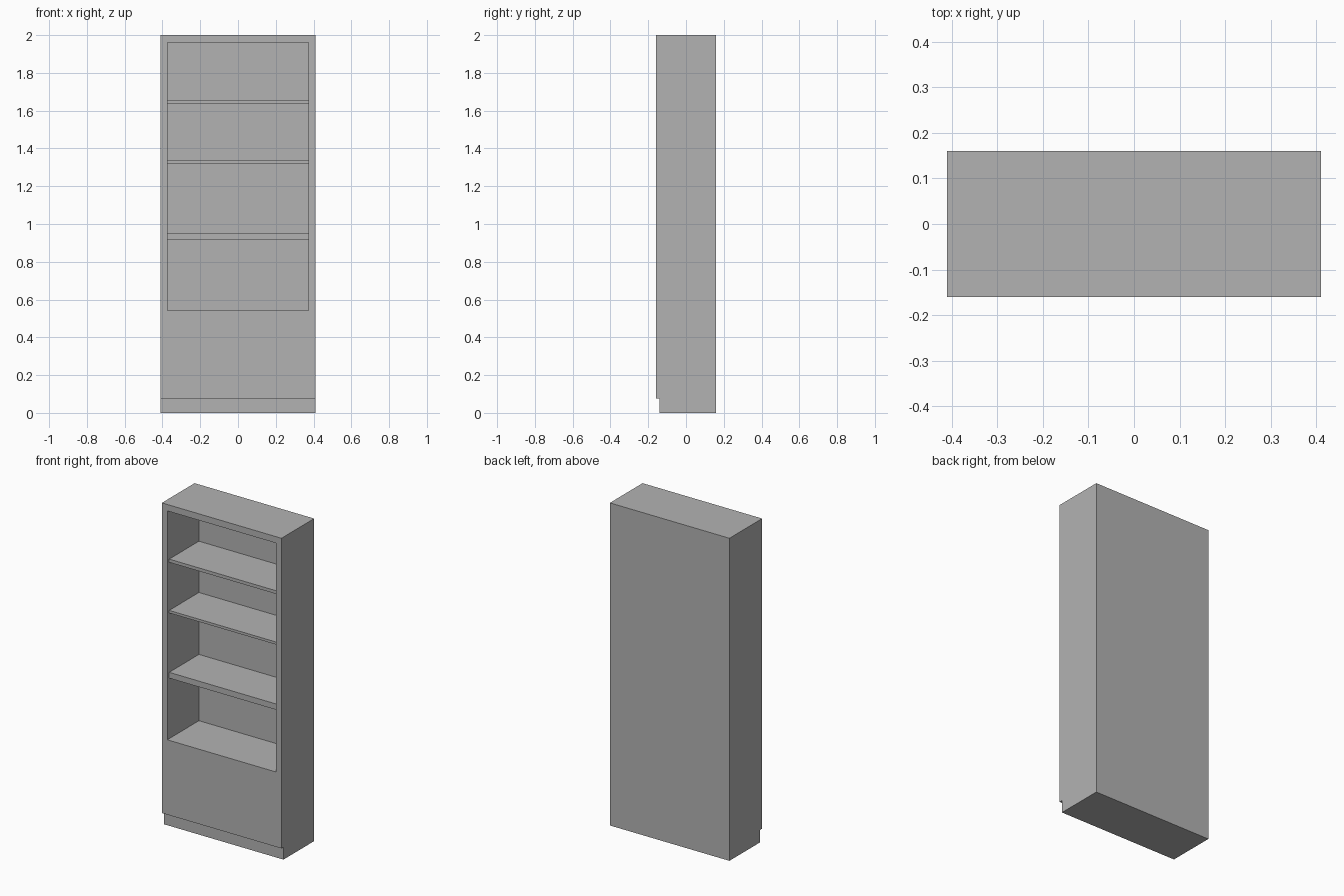
import bpy
import bmesh
from mathutils import Vector

cube = bpy.data.objects.get("Cube")
if cube:
    bpy.data.objects.remove(cube, do_unlink=True)

# Overall sizes
HALF_W, HALF_D, HEIGHT = 0.41, 0.16, 2.0
TOE_HEIGHT, TOE_FRONT = 0.077, -0.14
OPEN_HALF_W, OPEN_BOTTOM, OPEN_TOP = 0.373, 0.541, 1.96
OPEN_BACK = 0.15
SHELF_FRONT = -0.141

grey = bpy.data.materials.new("plain grey")
grey.use_nodes = True
grey.diffuse_color = (0.45, 0.45, 0.45, 1)
grey.node_tree.nodes["Principled BSDF"].inputs["Base Color"].default_value = (0.45, 0.45, 0.45, 1)


def add_object(name, bm):
    bmesh.ops.recalc_face_normals(bm, faces=bm.faces)
    mesh = bpy.data.meshes.new(name)
    bm.to_mesh(mesh)
    bm.free()
    mesh.materials.append(grey)
    obj = bpy.data.objects.new(name, mesh)
    bpy.context.collection.objects.link(obj)
    return obj


def add_box(name, low, high):
    low, high = Vector(low), Vector(high)
    bm = bmesh.new()
    bmesh.ops.create_cube(bm, size=1)
    bmesh.ops.scale(bm, vec=high - low, verts=bm.verts)
    bmesh.ops.translate(bm, vec=(low + high) / 2, verts=bm.verts)
    return add_object(name, bm)


# Cabinet body: side profile with a toe kick, extruded across the width
profile = [(HALF_D, 0), (HALF_D, HEIGHT), (-HALF_D, HEIGHT),
           (-HALF_D, TOE_HEIGHT), (TOE_FRONT, TOE_HEIGHT), (TOE_FRONT, 0)]
bm = bmesh.new()
side = bm.faces.new([bm.verts.new((-HALF_W, y, z)) for y, z in profile])
swept = bmesh.ops.extrude_face_region(bm, geom=[side], use_keep_orig=True)["geom"]
bmesh.ops.translate(bm, vec=(2 * HALF_W, 0, 0),
                    verts=[v for v in swept if isinstance(v, bmesh.types.BMVert)])
bmesh.ops.recalc_face_normals(bm, faces=bm.faces)

# Open compartment: inset the front face, then push it to the back panel
front = min(bm.faces, key=lambda f: f.calc_center_median().y)
bmesh.ops.inset_individual(bm, faces=[front], thickness=0.03)
middle = front.calc_center_median().z
for v in front.verts:
    v.co.x = OPEN_HALF_W if v.co.x > 0 else -OPEN_HALF_W
    v.co.z = OPEN_TOP if v.co.z > middle else OPEN_BOTTOM
recess = bmesh.ops.extrude_discrete_faces(bm, faces=[front])["faces"][0]
for v in recess.verts:
    v.co.y = OPEN_BACK
add_object("cabinet_body", bm)

# Shelves, the lowest one thicker
for name, bottom, top in (("lower_shelf", 0.916, 0.952),
                          ("middle_shelf", 1.32, 1.336),
                          ("upper_shelf", 1.634, 1.654)):
    add_box(name, (-OPEN_HALF_W, SHELF_FRONT, bottom), (OPEN_HALF_W, OPEN_BACK, top))
